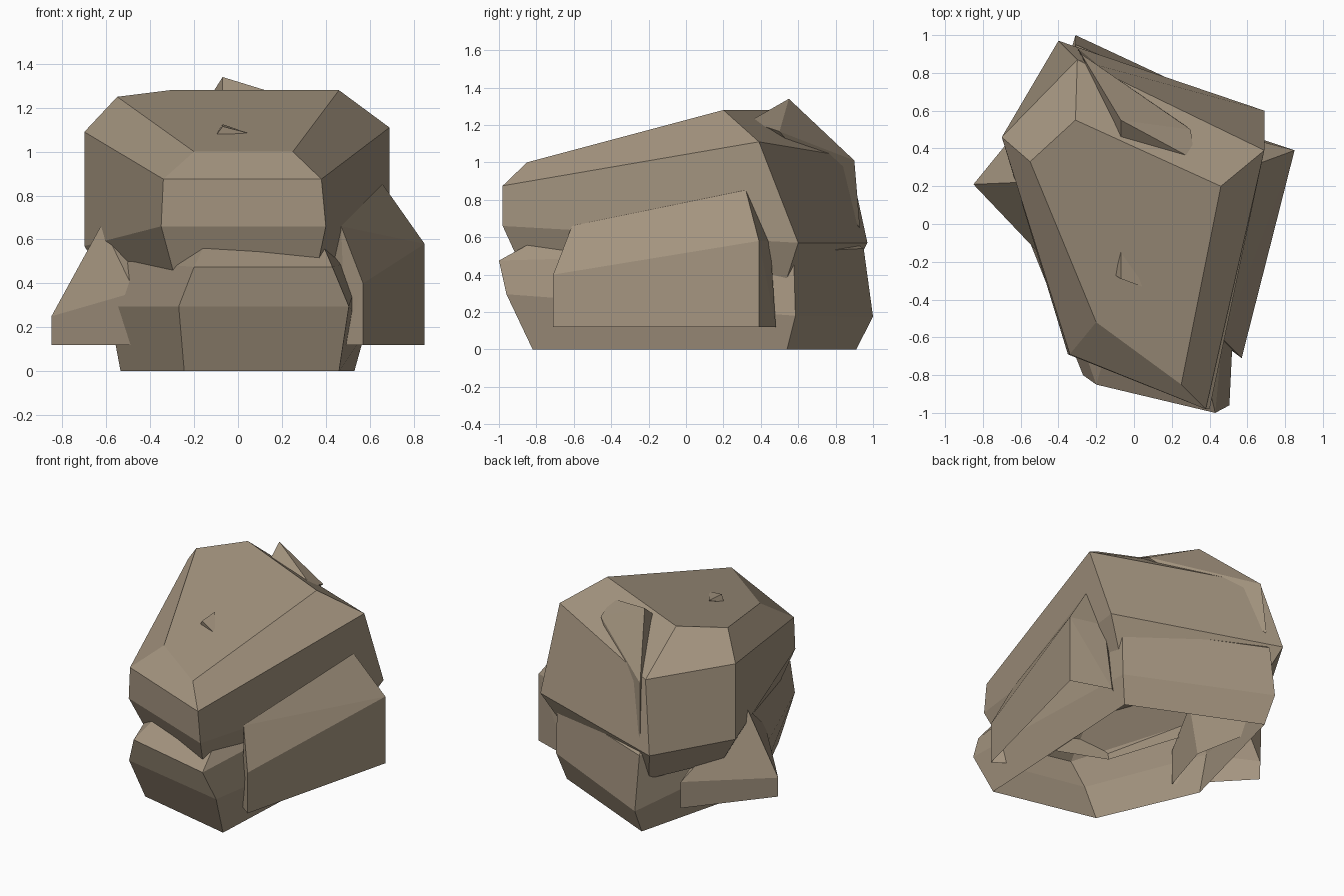
import bpy, bmesh

stone = bpy.data.materials.new("warm grey stone")
stone.diffuse_color = (0.37, 0.297, 0.213, 1)


def finish(name, bm):
    bmesh.ops.recalc_face_normals(bm, faces=bm.faces)
    me = bpy.data.meshes.new(name)
    bm.to_mesh(me)
    bm.free()
    me.materials.append(stone)
    bpy.context.collection.objects.link(bpy.data.objects.new(name, me))


def boulder(name, rings):
    """Five-sided boulder lofted through rings from top to bottom, open below."""
    bm = bmesh.new()
    loops = [[bm.verts.new(p) for p in ring] for ring in rings]
    bm.faces.new(loops[0])
    for a, b in zip(loops, loops[1:]):
        for i in range(5):
            j = (i + 1) % 5
            bm.faces.new((a[i], a[j], b[j], b[i]))
    finish(name, bm)


def shard(name, points, open_bottom=True):
    """Small faceted stone: convex hull of a few corner points."""
    bm = bmesh.new()
    for p in points:
        bm.verts.new(p)
    bmesh.ops.convex_hull(bm, input=bm.verts)
    junk = [v for v in bm.verts if not v.link_faces]
    bmesh.ops.delete(bm, geom=junk, context='VERTS')
    bmesh.ops.dissolve_limit(bm, angle_limit=0.06, verts=bm.verts, edges=bm.edges)
    if open_bottom:
        low = min(v.co.z for v in bm.verts)
        under = [f for f in bm.faces if all(v.co.z < low + 0.01 for v in f.verts)]
        bmesh.ops.delete(bm, geom=under, context='FACES')
    finish(name, bm)


# large sloping upper boulder; corners run left, back, right, front right, front left
boulder("upper_boulder", [
    [(-0.55, 0.33, 1.25), (-0.31, 0.55, 1.28), (0.46, 0.20, 1.28), (0.25, -0.85, 1.0), (-0.20, -0.52, 1.0)],
    [(-0.70, 0.46, 1.09), (-0.30, 0.87, 1.03), (0.69, 0.39, 1.11), (0.38, -0.98, 0.875), (-0.34, -0.69, 0.875)],
    [(-0.70, 0.46, 0.57), (-0.40, 0.97, 0.57), (0.69, 0.60, 0.57), (0.40, -0.98, 0.66), (-0.35, -0.69, 0.66)],
    [(-0.58, 0.43, 0.38), (-0.32, 0.86, 0.35), (0.56, 0.53, 0.35), (0.35, -0.87, 0.42), (-0.28, -0.58, 0.40)],
])

# lower boulder, same corner order
boulder("lower_boulder", [
    [(-0.36, 0.05, 0.64), (-0.25, 0.80, 0.64), (0.45, 0.45, 0.64), (0.36, -0.70, 0.64), (-0.12, -0.58, 0.64)],
    [(-0.50, 0.00, 0.50), (-0.31, 0.95, 0.54), (0.58, 0.575, 0.52), (0.43, -1.0, 0.475), (-0.20, -0.85, 0.475)],
    [(-0.59, 0.00, 0.295), (-0.31, 1.0, 0.175), (0.58, 0.585, 0.18), (0.505, -0.96, 0.295), (-0.27, -0.80, 0.295)],
    [(-0.535, 0.00, 0), (-0.30, 0.91, 0), (0.53, 0.54, 0), (0.46, -0.82, 0), (-0.245, -0.66, 0)],
])

# long slab leaning on the right
shard("right_slab", [
    (0.57, -0.71, 0.12), (0.85, 0.39, 0.12), (0.58, 0.48, 0.12), (0.49, -0.65, 0.12),
    (0.57, -0.71, 0.40), (0.85, 0.39, 0.58), (0.66, 0.32, 0.85), (0.47, -0.61, 0.66),
    (0.62, 0.45, 0.58), (0.35, -0.40, 0.12), (0.40, 0.35, 0.12), (0.40, 0.20, 0.70), (0.56, -0.02, 0.80),
])

# wedge leaning on the left
shard("left_wedge", [
    (-0.85, 0.21, 0.12), (-0.85, 0.21, 0.25), (-0.62, 0.22, 0.67),
    (-0.47, -0.19, 0.12), (-0.47, -0.19, 0.36), (-0.45, 0.70, 0.12), (-0.45, 0.70, 0.30),
    (-0.35, 0.20, 0.12), (-0.37, 0.10, 0.52),
])

# thin flake on the rear shoulder
shard("rear_flake", [
    (-0.07, 0.55, 1.34), (-0.07, 0.43, 1.24), (0.32, 0.34, 1.22), (0.30, 0.50, 1.165),
    (-0.28, 0.90, 1.01), (-0.30, 0.93, 0.65), (0.10, 0.50, 1.0),
], open_bottom=False)

# small chip on the sloping top
shard("top_chip", [
    (-0.10, -0.27, 1.075), (-0.07, -0.29, 1.115), (0.065, -0.34, 1.08), (-0.07, -0.15, 1.125), (0, -0.25, 1.04),
], open_bottom=False)
